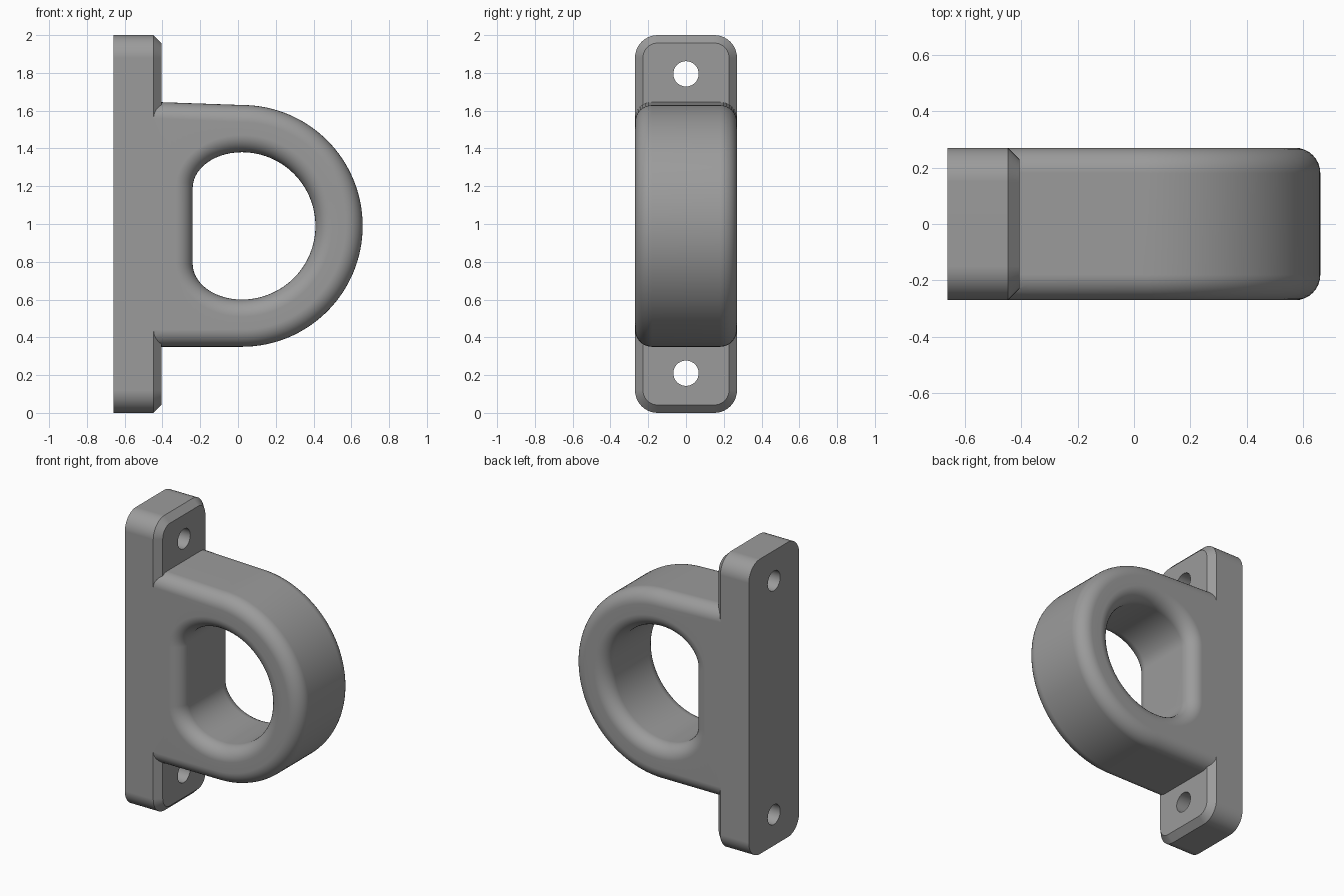
import bpy, bmesh, math

if "Cube" in bpy.data.objects:
    bpy.data.objects.remove(bpy.data.objects["Cube"])

grey = bpy.data.materials.new("plain grey")
grey.diffuse_color = (0.33, 0.33, 0.33, 1)
grey.use_nodes = True
grey.node_tree.nodes["Principled BSDF"].inputs["Base Color"].default_value = grey.diffuse_color


def loft(name, loops, closed=False):
    """Skin a list of equal-length point loops; cap the ends unless closed."""
    bm = bmesh.new()
    rows = [[bm.verts.new(p) for p in loop] for loop in loops]
    n = len(rows[0])
    pairs = list(zip(rows, rows[1:]))
    if closed:
        pairs.append((rows[-1], rows[0]))
    for a, b in pairs:
        for i in range(n):
            j = (i + 1) % n
            bm.faces.new((a[i], a[j], b[j], b[i]))
    if not closed:
        bm.faces.new(rows[0])
        bm.faces.new(rows[-1])
    bmesh.ops.recalc_face_normals(bm, faces=bm.faces)
    mesh = bpy.data.meshes.new(name)
    bm.to_mesh(mesh)
    bm.free()
    mesh.materials.append(grey)
    obj = bpy.data.objects.new(name, mesh)
    bpy.context.collection.objects.link(obj)
    return obj


# Mounting plate: rounded rectangle with a chamfered front edge
def plate_loop(x, inset, corner=0.12, steps=10):
    r = corner - inset
    pts = []
    for k, (sy, sz) in enumerate(((1, 1), (-1, 1), (-1, -1), (1, -1))):
        for i in range(steps + 1):
            a = math.pi / 2 * (k + i / steps)
            pts.append((x, sy * (0.27 - corner) + r * math.cos(a),
                        1 + sz * (1 - corner) + r * math.sin(a)))
    return pts


plate = loft("mounting_plate",
             [plate_loop(-0.66, 0), plate_loop(-0.447, 0), plate_loop(-0.405, 0.042)])

# D-shaped eye: outer and inner outlines, each shifted into the material by d
CX, CZ, ARC, CORNER = 0.02, 0.99, 64, 14


def arc(r):
    return [(CX + r * math.cos(a), CZ + r * math.sin(a))
            for a in (math.pi * (i / ARC - 0.5) for i in range(ARC + 1))]


def outer(d):
    r = 0.64 - d
    end = -0.61 + d
    ts = [i / CORNER for i in range(1, CORNER + 1)]
    top = [(CX + (end - CX) * t, CZ + r + 0.022 * t) for t in ts]
    low = [(CX + (end - CX) * t, CZ - r) for t in ts]
    return arc(r) + top + low[::-1]


def inner(d):
    top = []
    for i in range(1, CORNER + 1):
        a = math.pi / 2 * i / CORNER
        top.append((CX - (0.26 + d) * math.sin(a), 1.19 + (0.19 + d) * math.cos(a)))
    low = [(x, 2 * CZ - z) for x, z in top]
    return arc(0.39 + d) + top + low[::-1]


R, W, STEPS = 0.09, 0.27, 8


def at(points, y):
    return [(x, y, z) for x, z in points]


fillet = [(R * (1 - math.cos(a)), W - R + R * math.sin(a))
          for a in (math.pi / 2 * i / STEPS for i in range(STEPS + 1))]
loops = [at(outer(d), -y) for d, y in fillet[::-1]]
loops += [at(outer(d), y) for d, y in fillet]
loops += [at(inner(d), y) for d, y in fillet[::-1]]
loops += [at(inner(d), -y) for d, y in fillet]
eye = loft("eye_loop", loops, closed=True)


# Screw hole cutters
def cutter(z):
    ring = [(0.067 * math.cos(2 * math.pi * i / 40), z + 0.067 * math.sin(2 * math.pi * i / 40))
            for i in range(40)]
    return loft("screw_hole_cutter", [[(x, a, b) for a, b in ring] for x in (-0.8, -0.2)])


def boolean(target, tool, operation):
    mod = target.modifiers.new(operation, 'BOOLEAN')
    mod.operation, mod.object, mod.solver = operation, tool, 'EXACT'
    bpy.context.view_layer.objects.active = target
    bpy.ops.object.modifier_apply(modifier=mod.name)
    bpy.data.objects.remove(tool, do_unlink=True)


for z in (0.21, 1.795):
    boolean(plate, cutter(z), 'DIFFERENCE')
boolean(plate, eye, 'UNION')
plate.name = "eye_bracket"

# Smooth fillets with crisp flats
bpy.ops.object.select_all(action='DESELECT')
plate.select_set(True)
bpy.context.view_layer.objects.active = plate
bpy.ops.object.shade_smooth_by_angle(angle=math.radians(30))
weighted = plate.modifiers.new("flat faces", 'WEIGHTED_NORMAL')
weighted.keep_sharp = True
